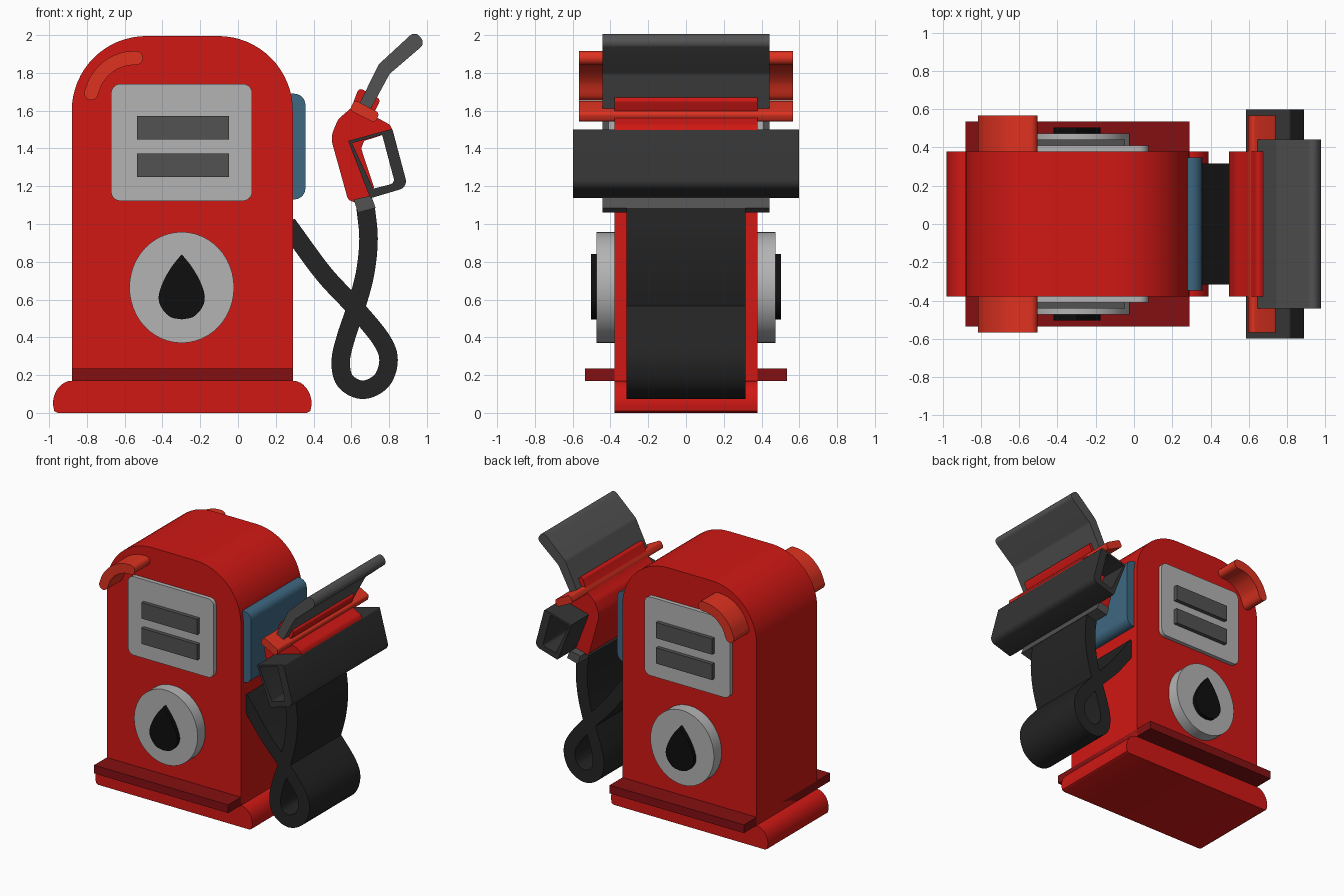
import bpy, bmesh, math
from mathutils import Vector as V

if "Cube" in bpy.data.objects:
    bpy.data.objects.remove(bpy.data.objects["Cube"])


def lin(c):
    return tuple((v / 255 / 12.92) if v < 10 else ((v / 255 + 0.055) / 1.055) ** 2.4 for v in c) + (1,)


def material(name, rgb):
    m = bpy.data.materials.new(name)
    m.diffuse_color = lin(rgb)
    m.use_nodes = True
    m.node_tree.nodes["Principled BSDF"].inputs["Base Color"].default_value = m.diffuse_color
    return m


RED = material("red", (208, 24, 20))
DARK_RED = material("dark_red", (132, 16, 18))
ORANGE = material("orange_red", (222, 50, 32))
LIGHT = material("light_grey", (180, 180, 180))
GREY = material("mid_grey", (82, 82, 82))
RUBBER = material("rubber", (36, 36, 36))
CHARCOAL = material("charcoal", (52, 52, 52))
BLACK = material("black", (14, 14, 14))
BLUE = material("blue", (62, 104, 130))


def finish(name, bm, mat):
    bmesh.ops.recalc_face_normals(bm, faces=bm.faces[:])
    me = bpy.data.meshes.new(name)
    bm.to_mesh(me)
    bm.free()
    me.materials.append(mat)
    ob = bpy.data.objects.new(name, me)
    bpy.context.collection.objects.link(ob)
    bpy.context.view_layer.objects.active = ob
    bpy.ops.object.select_all(action='DESELECT')
    ob.select_set(True)
    bpy.ops.object.shade_smooth_by_angle(angle=math.radians(32))
    return ob


def extrude(name, pts, d, mat):
    """Front profile (x, z) extruded to y = -d .. d."""
    bm = bmesh.new()
    a = [bm.verts.new((p[0], -d, p[1])) for p in pts]
    b = [bm.verts.new((p[0], d, p[1])) for p in pts]
    bm.faces.new(a)
    bm.faces.new(b[::-1])
    for i in range(len(a)):
        j = (i + 1) % len(a)
        bm.faces.new((a[i], b[i], b[j], a[j]))
    return finish(name, bm, mat)


def band(name, left, right, d, mat, closed=False):
    """Solid between two matching profile lines, extruded to y = -d .. d."""
    bm = bmesh.new()
    rows = [[bm.verts.new((p[0], y, p[1])) for p, y in ((l, -d), (r, -d), (r, d), (l, d))]
            for l, r in zip(left, right)]
    n = len(rows)
    for i in range(n if closed else n - 1):
        a, b = rows[i], rows[(i + 1) % n]
        for k in range(4):
            m = (k + 1) % 4
            bm.faces.new((a[k], a[m], b[m], b[k]))
    if not closed:
        bm.faces.new(rows[0])
        bm.faces.new(rows[-1][::-1])
    return finish(name, bm, mat)


def fillet(corners, n=6):
    """Round polygon corners given as (x, z, radius)."""
    out = []
    for i, (x, z, r) in enumerate(corners):
        p = V((x, z))
        if r == 0:
            out.append(p)
            continue
        u = (V(corners[i - 1][:2]) - p).normalized()
        w = (V(corners[(i + 1) % len(corners)][:2]) - p).normalized()
        half = u.angle(w) / 2
        c = p + (u + w).normalized() * (r / math.sin(half))
        s = p + u * (r / math.tan(half)) - c
        e = p + w * (r / math.tan(half)) - c
        ang = s.angle(e)
        for k in range(n + 1):
            t = k / n
            out.append(c + (s * math.sin((1 - t) * ang) + e * math.sin(t * ang)) / math.sin(ang))
    return out


def spline(pts, n=6):
    """Smooth open curve through points."""
    q = [V(p) for p in pts]
    q = [2 * q[0] - q[1]] + q + [2 * q[-1] - q[-2]]
    out = []
    for a, b, c, d in zip(q, q[1:], q[2:], q[3:]):
        for k in range(n):
            t = k / n
            out.append(0.5 * (2 * b + (c - a) * t + (2 * a - 5 * b + 4 * c - d) * t * t
                              + (3 * b - a - 3 * c + d) * t ** 3))
    return out + [q[-2]]


def offsets(path, w):
    left, right = [], []
    for i, p in enumerate(path):
        t = (path[min(i + 1, len(path) - 1)] - path[max(i - 1, 0)]).normalized()
        nrm = V((-t.y, t.x)) * w
        left.append(p + nrm)
        right.append(p - nrm)
    return left, right


def box_pts(x0, x1, z0, z1, r=0):
    return fillet([(x0, z0, r), (x1, z0, r), (x1, z1, r), (x0, z1, r)])


# Cabinet, base and trim
extrude("cabinet", fillet([(-.88, .17, 0), (.29, .17, 0), (.29, 1.995, .395), (-.88, 1.995, .395)], 16), .378, RED)
flare = [(.29 + .1 * math.cos(a), .045 + .125 * math.sin(a)) for a in (math.pi / 16 * k for k in range(9))]
right_side = [(.365, 0), (.383, .01)] + flare
extrude("base", right_side + [(-.59 - x, z) for x, z in right_side[::-1]], .378, RED)
extrude("base_trim", box_pts(-.88, .29, .17, .235), .536, DARK_RED)

# Display panel with two readouts
extrude("display_panel", box_pts(-.672, .075, 1.122, 1.742, .05), .41, LIGHT)
for i, z in enumerate((1.248, 1.448)):
    extrude(f"readout_{i + 1}", box_pts(-.535, -.047, z, z + .124), .441, GREY)

# Round badge with a drop
extrude("badge_disc", [(-.298 + .277 * math.cos(math.tau * k / 48), .664 + .294 * math.sin(math.tau * k / 48))
                       for k in range(48)], .473, LIGHT)
side = spline([(0, .84), (.052, .775), (.098, .695), (.122, .615), (.106, .555), (.06, .508), (0, .495)], 5)
extrude("fuel_drop", [(-.298 + p.x, p.y) for p in side] + [(-.298 - p.x, p.y) for p in side[-2:0:-1]], .504, BLACK)

# Curved highlight on the top left corner, with round ends
arc = spline([(-.778, 1.692), (-.745, 1.77), (-.68, 1.838), (-.605, 1.872), (-.54, 1.879)])
l, r = offsets(arc, .037)


def cap(a, b):
    c, h = (a + b) / 2, (a - b) / 2
    s = V((h.y, -h.x))
    return [c + h * math.cos(math.pi * k / 8) + s * math.sin(math.pi * k / 8) for k in range(1, 8)]


extrude("highlight", l + cap(l[-1], r[-1]) + r[::-1] + cap(r[0], l[0]), .567, ORANGE)

# Nozzle holder on the cabinet side
extrude("nozzle_holder", fillet([(.28, 1.13, 0), (.357, 1.13, .06), (.357, 1.69, .06), (.28, 1.69, 0)]), .347, BLUE)

# Looping hose
hose = spline([(.26, 1.0), (.294, .953), (.455, .735), (.617, .56), (.757, .39), (.797, .28), (.76, .17),
               (.66, .122), (.567, .17), (.544, .275), (.573, .405), (.622, .55), (.672, .735),
               (.691, .92), (.676, 1.085)])
band("hose", *offsets(hose, .049), .316, RUBBER)
extrude("hose_connector", [(.612, 1.13), (.635, 1.06), (.728, 1.085), (.706, 1.15)], .441, GREY)

# Nozzle: body, trigger guard, spout and collar
extrude("nozzle_body", fillet([
    (.64, 1.722, .02), (.755, 1.66, .02), (.715, 1.575, 0), (.805, 1.525, .04), (.822, 1.49, .01),
    (.668, 1.44, .01), (.652, 1.4, .02), (.72, 1.195, 0), (.702, 1.138, 0), (.588, 1.108, .04),
    (.49, 1.46, .12), (.53, 1.555, .08), (.6, 1.615, 0)]), .378, RED)
outer = fillet([(.583, 1.44, .004), (.817, 1.504, .012), (.899, 1.195, .045), (.7, 1.136, .012)])
inner = fillet([(.603, 1.428, .004), (.763, 1.473, .008), (.831, 1.216, .025), (.716, 1.187, .008)])
band("trigger_guard", outer, inner, .598, CHARCOAL, closed=True)
extrude("spout", fillet([(.637, 1.625, 0), (.745, 1.845, .06), (.94, 2.025, .035), (.99, 1.955, .035),
                         (.803, 1.795, .06), (.7, 1.605, 0)]), .441, GREY)
extrude("nozzle_collar", fillet([(.617, 1.658, .02), (.748, 1.588, .02), (.728, 1.534, .02), (.59, 1.603, .02)]),
        .567, ORANGE)
